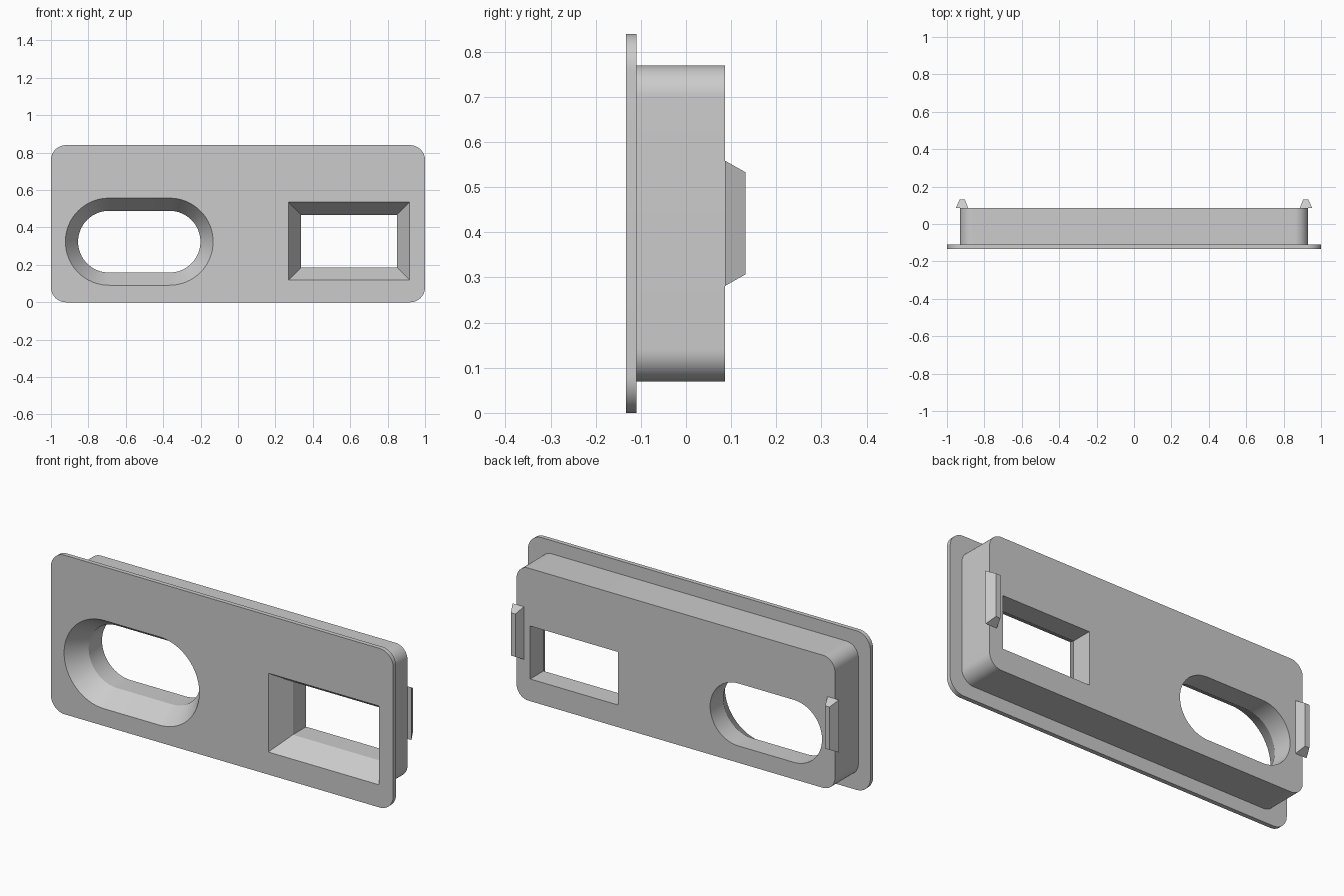
import bpy, bmesh
from math import cos, sin, pi, radians

cube = bpy.data.objects.get("Cube")
if cube:
    bpy.data.objects.remove(cube, do_unlink=True)

grey = bpy.data.materials.new("plain grey")
grey.use_nodes = True
grey.diffuse_color = (0.6, 0.6, 0.6, 1)
grey.node_tree.nodes["Principled BSDF"].inputs["Base Color"].default_value = (0.6, 0.6, 0.6, 1)


def outline(cx, cz, hw, hh, r=0, steps=16):
    """Rounded rectangle in x and z; r = 0 gives sharp corners."""
    points = []
    for q, (sx, sz) in enumerate([(1, 1), (-1, 1), (-1, -1), (1, -1)]):
        for i in range(steps + 1 if r else 1):
            a = (q + i / steps) * pi / 2
            p = (cx + sx * (hw - r) + r * cos(a), cz + sz * (hh - r) + r * sin(a))
            if not points or abs(p[0] - points[-1][0]) + abs(p[1] - points[-1][1]) > 1e-5:
                points.append(p)
    if abs(points[0][0] - points[-1][0]) + abs(points[0][1] - points[-1][1]) < 1e-5:
        points.pop()
    return points


def loft(name, sections):
    """Solid through matching outlines, each given as (y, outline)."""
    bm = bmesh.new()
    rings = [[bm.verts.new((x, y, z)) for x, z in pts] for y, pts in sections]
    for a, b in zip(rings, rings[1:]):
        for i in range(len(a)):
            j = (i + 1) % len(a)
            bm.faces.new((a[i], a[j], b[j], b[i]))
    bm.faces.new(rings[0])
    bm.faces.new(rings[-1])
    bmesh.ops.recalc_face_normals(bm, faces=bm.faces)
    mesh = bpy.data.meshes.new(name)
    bm.to_mesh(mesh)
    bm.free()
    mesh.materials.append(grey)
    obj = bpy.data.objects.new(name, mesh)
    bpy.context.collection.objects.link(obj)
    return obj


def activate(obj):
    bpy.ops.object.select_all(action="DESELECT")
    obj.select_set(True)
    bpy.context.view_layer.objects.active = obj


def combine(target, tool, operation):
    mod = target.modifiers.new(operation.title(), "BOOLEAN")
    mod.operation, mod.object, mod.solver = operation, tool, "EXACT"
    activate(target)
    bpy.ops.object.modifier_apply(modifier=mod.name)
    bpy.data.objects.remove(tool, do_unlink=True)


FRONT, LEDGE, BACK, TIP = -0.133, -0.11, 0.086, 0.132
THROAT = -0.025  # where each funnel becomes a straight hole
FLARE = 0.068    # widening of each funnel at the front

# Face plate with the deeper body behind it
panel = loft("panel", [(y, outline(0, 0.42, 1, 0.42, 0.08)) for y in (FRONT, LEDGE)])
body = loft("body", [(y, outline(0, 0.42, 0.93, 0.35, 0.07)) for y in (LEDGE - 0.01, BACK)])
combine(panel, body, "UNION")


# Funnelled openings: a long slot and a rectangular window
def cut_opening(cx, cz, hw, hh, r):
    start = FRONT - 0.02
    grow = FLARE * (THROAT - start) / (THROAT - FRONT)
    wide = outline(cx, cz, hw + grow, hh + grow, r + grow if r else 0)
    narrow = outline(cx, cz, hw, hh, r)
    cutter = loft("opening_cutter", [(start, wide), (THROAT, narrow), (BACK + 0.05, narrow)])
    cutter.hide_render = True
    combine(panel, cutter, "DIFFERENCE")


cut_opening(-0.528, 0.324, 0.327, 0.165, 0.165)
cut_opening(0.594, 0.327, 0.256, 0.14, 0)
activate(panel)
bpy.ops.object.shade_smooth_by_angle(angle=radians(25))

# Tapered retaining clips at the two ends of the back
for side, name in ((1, "left_clip"), (-1, "right_clip")):
    loft(name, [(BACK, outline(side * 0.92, 0.42, 0.033, 0.139)),
                (TIP, outline(side * 0.918, 0.42, 0.013, 0.113))])
